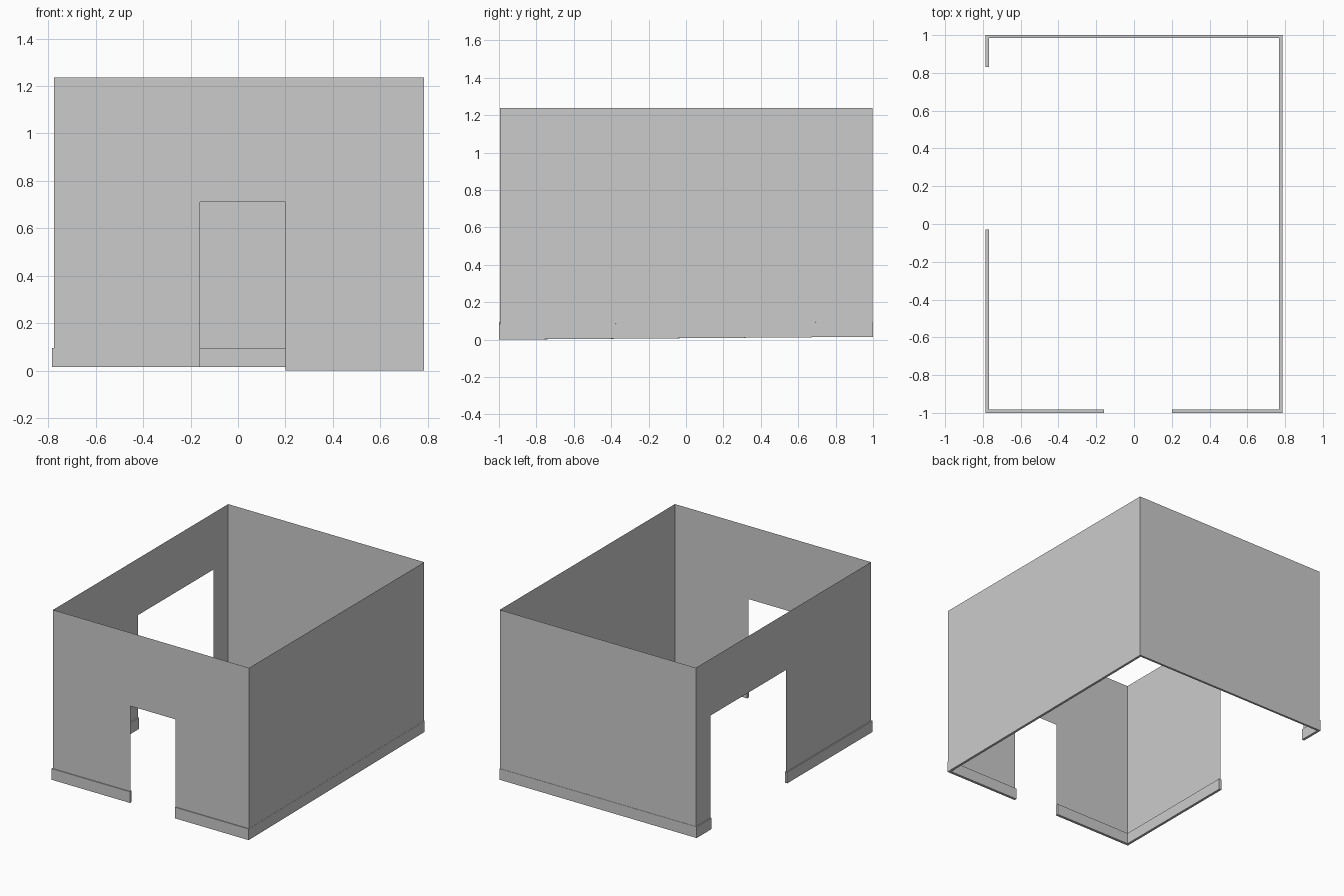
import bpy, bmesh

if "Cube" in bpy.data.objects:
    bpy.data.objects.remove(bpy.data.objects["Cube"])

# Wall sheet position and heights
X0, X1, Y0, Y1 = -0.777, 0.784, -0.994, 0.998
BASE, TOP = 0.015, 1.237
# Skirting faces: outer and inner limits on each side
OX0, OX1, OY0, OY1 = -0.785, 0.785, -1.0, 1.0
IX0, IX1, IY0, IY1 = -0.767, 0.768, -0.981, 0.985
SKIRT_H = 0.08


def make_object(name, bm):
    bmesh.ops.remove_doubles(bm, verts=bm.verts, dist=0.0001)
    bmesh.ops.recalc_face_normals(bm, faces=bm.faces)
    mesh = bpy.data.meshes.new(name)
    bm.to_mesh(mesh)
    bm.free()
    obj = bpy.data.objects.new(name, mesh)
    bpy.context.collection.objects.link(obj)
    return obj


def add_wall(bm, a, b, base_a=BASE, base_b=BASE, opening=None):
    """Thin wall from a to b; opening = (start point, end point, head height)."""
    outline = [(*a, base_a)]
    if opening:
        s, e, head = opening
        outline += [(*s, base_a), (*s, head), (*e, head), (*e, base_b)]
    outline += [(*b, base_b), (*b, TOP), (*a, TOP)]
    bm.faces.new([bm.verts.new(p) for p in outline])


def skirting(name, sections):
    """Mitred board through sections of (outer xy, inner xy, base z)."""
    bm = bmesh.new()
    rings = []
    for o, i, z in sections:
        pts = [(*o, z), (*i, z), (*i, z + SKIRT_H), (*o, z + SKIRT_H)]
        rings.append([bm.verts.new(p) for p in pts])
    for r, s in zip(rings, rings[1:]):
        for k in range(4):
            n = (k + 1) % 4
            bm.faces.new([r[k], r[n], s[n], s[k]])
    bm.faces.new(rings[0])
    bm.faces.new(rings[-1])
    return make_object(name, bm)


# Room walls: front doorway and wide left opening
bm = bmesh.new()
add_wall(bm, (X0, Y0), (X1, Y0), opening=((-0.16, Y0), (0.2, Y0), 0.71))
add_wall(bm, (X1, Y0), (X1, Y1))
add_wall(bm, (X1, Y1), (X0, Y1))
add_wall(bm, (X0, Y1), (X0, Y0), opening=((X0, 0.83), (X0, -0.03), 0.83))
make_object("room_walls", bm)

# Skirting around the front left corner
skirting("skirting_front_left", [
    ((-0.16, OY0), (-0.16, IY0), BASE),
    ((OX0, OY0), (IX0, IY0), BASE),
    ((OX0, -0.03), (IX0, -0.03), BASE)])

# Skirting along the back and right, dipping to the floor at the front right
skirting("skirting_back_right", [
    ((OX0, 0.83), (IX0, 0.83), BASE),
    ((OX0, OY1), (IX0, IY1), BASE),
    ((OX1, OY1), (IX1, IY1), BASE),
    ((OX1, OY0), (IX1, IY0), 0.0),
    ((0.2, OY0), (0.2, IY0), 0.0)])
